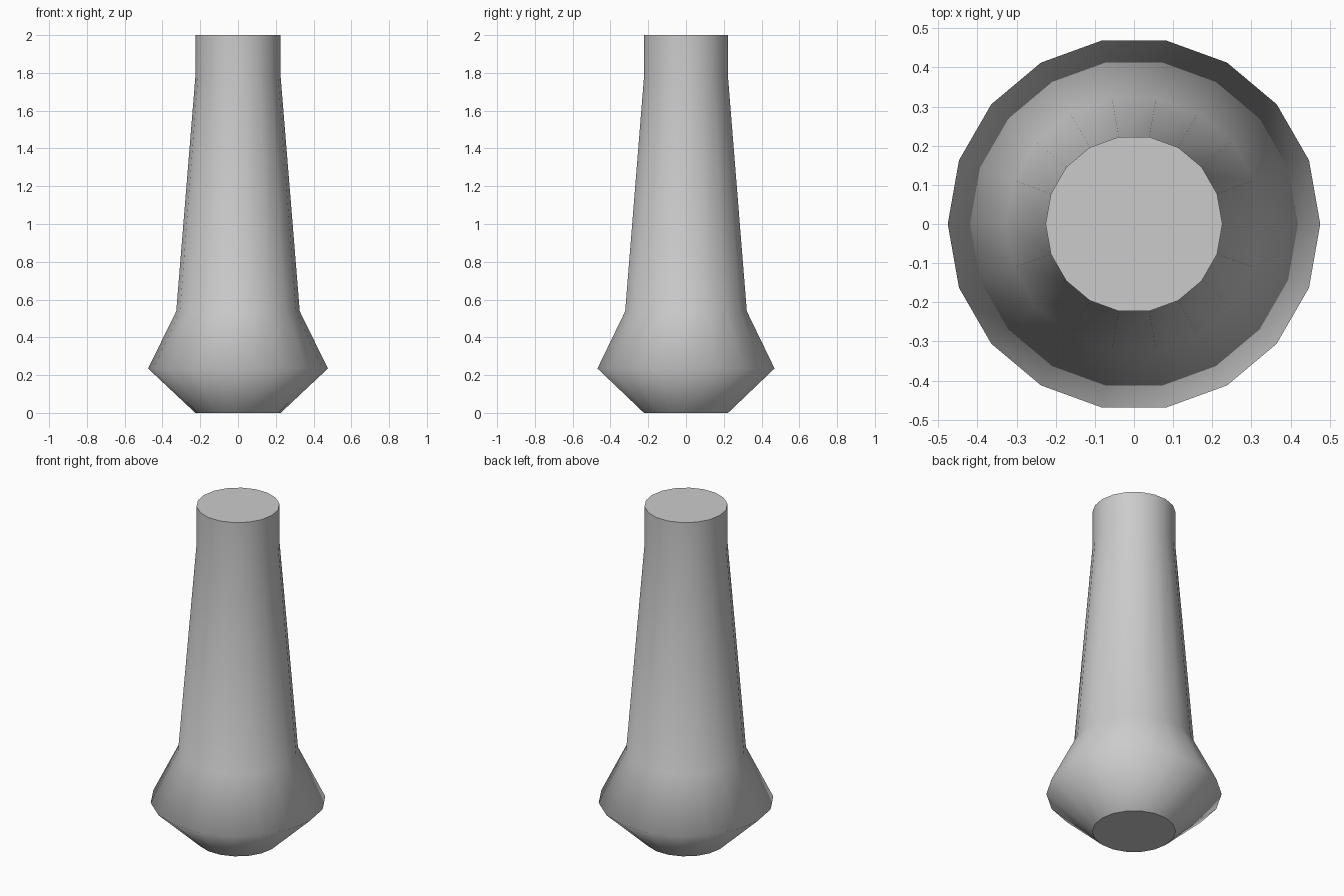
import bpy, bmesh
from math import cos, sin, tau

if "Cube" in bpy.data.objects:
    bpy.data.objects.remove(bpy.data.objects["Cube"])

SIDES = 18
# Outline of the turned handle: (radius, height)
PROFILE = [(0.226, 0.0), (0.476, 0.235), (0.327, 0.538), (0.226, 1.777), (0.226, 2.0)]

bm = bmesh.new()
rings = [[bm.verts.new((r * cos(tau * i / SIDES), r * sin(tau * i / SIDES), z))
          for i in range(SIDES)] for r, z in PROFILE]

# Smooth side walls
for low, high in zip(rings, rings[1:]):
    for i in range(SIDES):
        j = (i + 1) % SIDES
        bm.faces.new((low[i], low[j], high[j], high[i])).smooth = True

# Flat end caps with crisp rims
for cap in (bm.faces.new(rings[0][::-1]), bm.faces.new(rings[-1])):
    cap.smooth = False
    for edge in cap.edges:
        edge.smooth = False

mesh = bpy.data.meshes.new("turned_handle")
bm.to_mesh(mesh)
bm.free()
bpy.context.collection.objects.link(bpy.data.objects.new("turned_handle", mesh))
